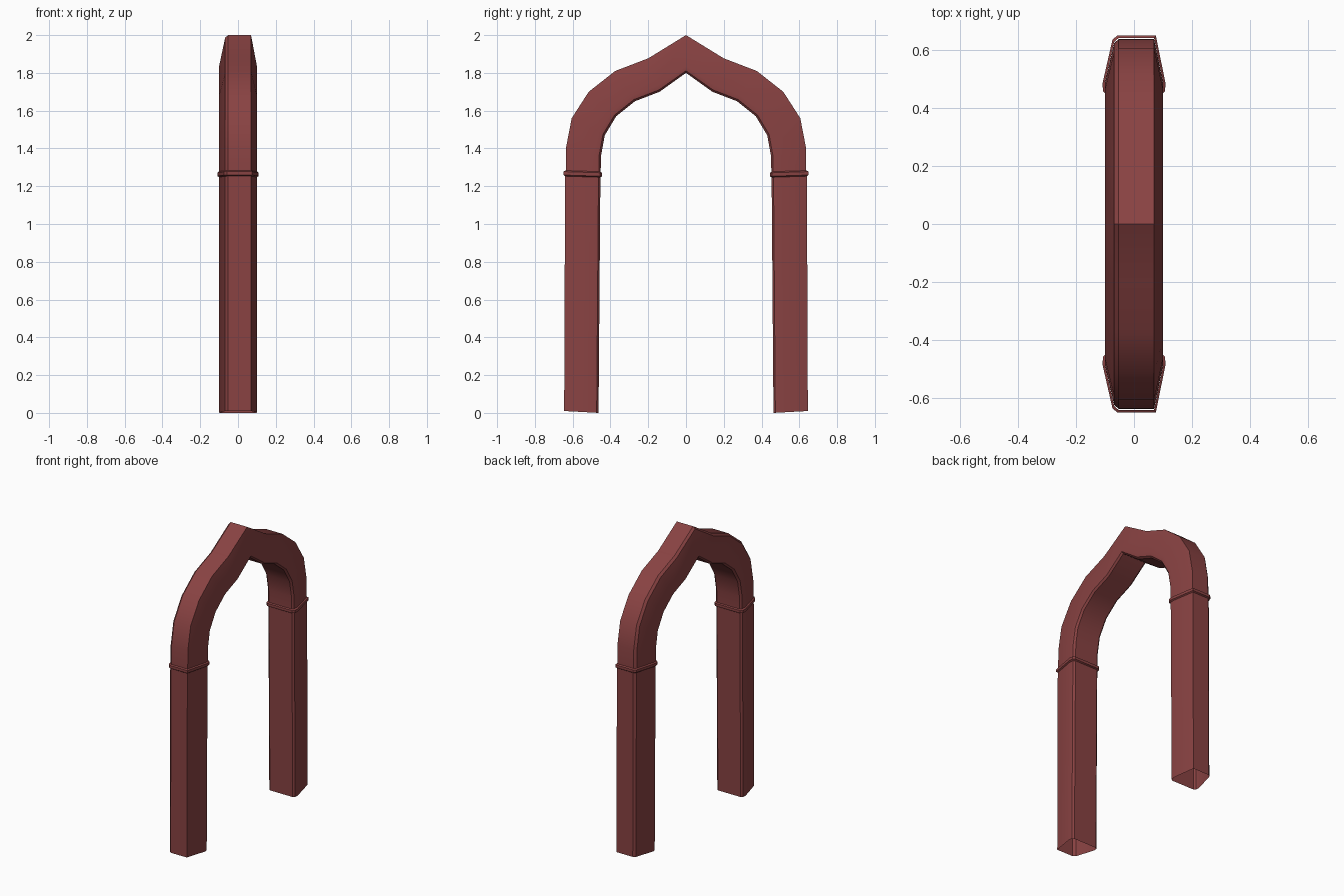
import bpy, bmesh, math
from mathutils import Vector

if "Cube" in bpy.data.objects:
    bpy.data.objects.remove(bpy.data.objects["Cube"])

mat = bpy.data.materials.new("red_paint")
mat.diffuse_color = (0.25, 0.055, 0.055, 1)
mat.use_nodes = True
mat.node_tree.nodes["Principled BSDF"].inputs["Base Color"].default_value = mat.diffuse_color

# cross-section: (x, t) with t = 0 on the outer face and t = 1 on the inner face
SECTION = [(-0.068, 0.07), (-0.053, 0), (0.069, 0), (0.1, 0.82), (0.097, 0.945),
           (0.085, 1), (-0.085, 1), (-0.097, 0.945), (-0.1, 0.82)]


def loft(name, stations, closed=False):
    """Sweep the section through (outer, inner, scale) stations in the YZ plane."""
    bm = bmesh.new()
    rings = []
    for outer, inner, s in stations:
        a, b = Vector((0, *outer)), Vector((0, *inner))
        mid = (a + b) / 2
        ring = []
        for x, t in SECTION:
            p = a.lerp(b, t)
            p = mid + (p - mid) * s
            p.x = x * s
            ring.append(bm.verts.new(p))
        rings.append(ring)
    if closed:
        rings.append(rings[0])
    n = len(SECTION)
    for r, q in zip(rings, rings[1:]):
        for i in range(n):
            j = (i + 1) % n
            bm.faces.new((r[i], r[j], q[j], q[i]))
    bmesh.ops.recalc_face_normals(bm, faces=bm.faces)
    me = bpy.data.meshes.new(name)
    bm.to_mesh(me)
    bm.free()
    me.materials.append(mat)
    ob = bpy.data.objects.new(name, me)
    bpy.context.collection.objects.link(ob)
    bpy.ops.object.select_all(action='DESELECT')
    ob.select_set(True)
    bpy.context.view_layer.objects.active = ob
    bpy.ops.object.shade_smooth_by_angle(angle=math.radians(30))
    return ob


# pointed arch, half profile from springing to apex
OUTER = [(0.636, 1.265), (0.635, 1.405), (0.605, 1.56), (0.515, 1.70),
         (0.375, 1.81), (0.20, 1.877), (0, 2.0)]
INNER = [(0.452, 1.265), (0.45, 1.36), (0.43, 1.47), (0.37, 1.57),
         (0.27, 1.65), (0.14, 1.70), (0, 1.80)]
half = [(o, i, 1) for o, i in zip(OUTER, INNER)]
other = [((-o[0], o[1]), (-i[0], i[1]), 1) for o, i, _ in half[:-1]]
loft("pointed_arch", half + other[::-1])

for side, sy in (("back", 1), ("front", -1)):
    # straight hollow leg, open at the foot
    loft(side + "_leg", [((sy * 0.645, 0.01), (sy * 0.463, 0), 1),
                         ((sy * 0.64, 1.265), (sy * 0.453, 1.262), 1)])
    # raised band round the joint
    band = [(1.250, 1.0), (1.256, 1.09), (1.274, 1.09), (1.280, 1.0)]
    loft(side + "_band", [((sy * 0.64, z + 0.003), (sy * 0.453, z - 0.003), s)
                          for z, s in band])
